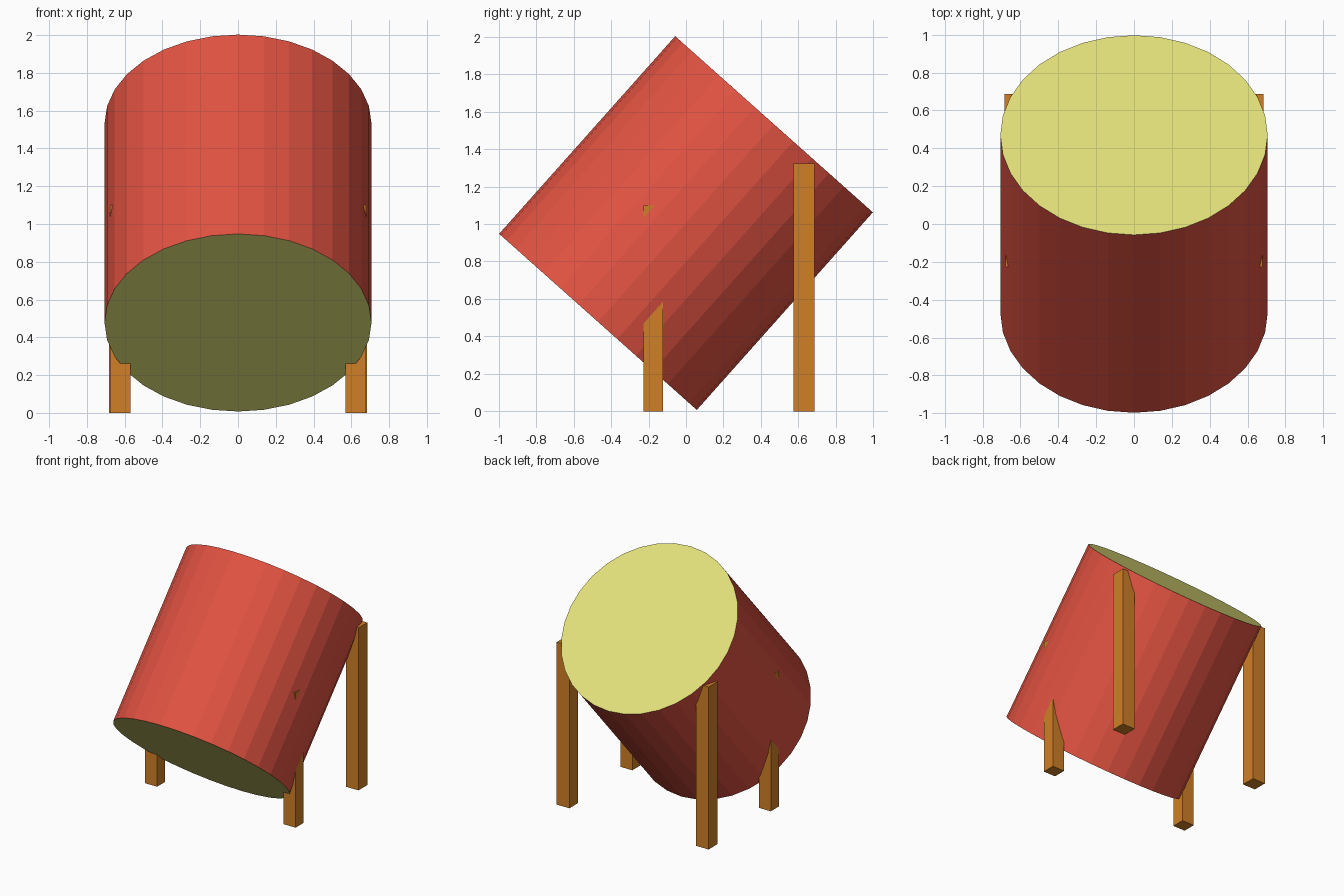
import bpy
import bmesh
import math

if "Cube" in bpy.data.objects:
    bpy.data.objects.remove(bpy.data.objects["Cube"])


def material(name, srgb):
    lin = [(c / 255 / 12.92) if c < 11 else ((c / 255 + 0.055) / 1.055) ** 2.4 for c in srgb]
    m = bpy.data.materials.new(name)
    m.diffuse_color = (*lin, 1)
    m.use_nodes = True
    m.node_tree.nodes["Principled BSDF"].inputs["Base Color"].default_value = m.diffuse_color
    return m


red = material("red", (226, 83, 66))
yellow = material("pale_yellow", (226, 224, 122))
orange = material("orange_wood", (208, 127, 38))


def add_object(name, bm, mats):
    mesh = bpy.data.meshes.new(name)
    bm.to_mesh(mesh)
    bm.free()
    for m in mats:
        mesh.materials.append(m)
    obj = bpy.data.objects.new(name, mesh)
    bpy.context.collection.objects.link(obj)
    return obj


# Tilted drum: red side wall, yellow end caps
bm = bmesh.new()
bmesh.ops.create_cone(bm, cap_ends=True, segments=32,
                      radius1=0.7067, radius2=0.7067, depth=1.413)
for f in bm.faces:
    f.material_index = 1 if abs(f.normal.z) > 0.9 else 0
drum = add_object("drum", bm, [red, yellow])
drum.location = (0, 0, 1.005)
drum.rotation_euler = (-math.atan2(0.94, 1.055), 0, 0)


# Square legs standing on the ground and running into the drum
def leg(name, x0, x1, y0, y1, top):
    bm = bmesh.new()
    bmesh.ops.create_cube(bm, size=1)
    bmesh.ops.scale(bm, vec=(x1 - x0, y1 - y0, top), verts=bm.verts)
    bmesh.ops.translate(bm, vec=((x0 + x1) / 2, (y0 + y1) / 2, top / 2), verts=bm.verts)
    add_object(name, bm, [orange])


for side, label in ((-1, "left"), (1, "right")):
    fx = sorted((side * 0.570, side * 0.678))
    bx = sorted((side * 0.570, side * 0.684))
    leg("front_leg_" + label, *fx, -0.227, -0.123, 1.10)
    leg("back_leg_" + label, *bx, 0.573, 0.687, 1.323)
